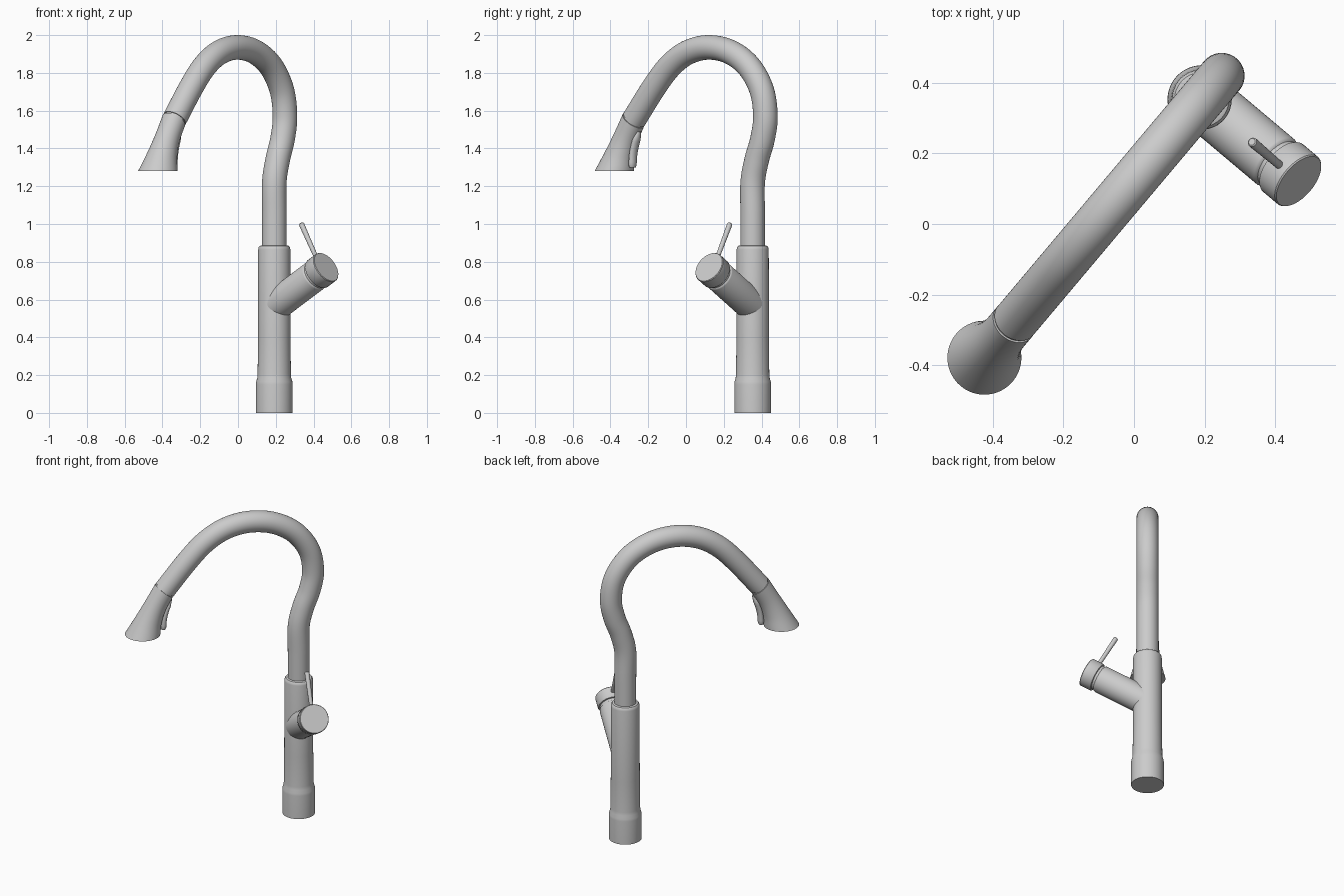
import bpy, bmesh, math
from mathutils import Vector

if "Cube" in bpy.data.objects:
    bpy.data.objects.remove(bpy.data.objects["Cube"])

BASE = Vector((0.192, 0.353, 0))        # vertical body axis
D = Vector((-0.644, -0.765, 0)).normalized()   # spout direction
P = Vector((0.765, -0.644, 0)).normalized()    # handle direction
Z = Vector((0, 0, 1))


def spout(s, z):
    return BASE + D * s + Z * z


def smooth_path(pts, n):
    """Catmull-Rom through the points, n samples per span."""
    pts = [Vector(p) for p in pts]
    q = [2 * pts[0] - pts[1]] + pts + [2 * pts[-1] - pts[-2]]
    out = []
    for i in range(1, len(q) - 2):
        a, b, c, d = q[i - 1:i + 3]
        for k in range(n):
            t = k / n
            out.append(0.5 * (2 * b + (c - a) * t + (2 * a - 5 * b + 4 * c - d) * t * t
                              + (3 * b - a - 3 * c + d) * t ** 3))
    return out + [pts[-1]]


def loft(name, rings, side, sides=48):
    """Skin rings of (centre, normal, side radius, other radius), capped."""
    bm = bmesh.new()
    loops = []
    for c, n, ru, rv in rings:
        v = n.normalized().cross(side)
        loops.append([bm.verts.new(c + side * ru * math.cos(a) + v * rv * math.sin(a))
                      for a in (2 * math.pi * i / sides for i in range(sides))])
    for l0, l1 in zip(loops, loops[1:]):
        for i in range(sides):
            j = (i + 1) % sides
            bm.faces.new((l0[i], l0[j], l1[j], l1[i]))
    bm.faces.new(loops[0][::-1])
    bm.faces.new(loops[-1])
    bmesh.ops.recalc_face_normals(bm, faces=bm.faces)
    me = bpy.data.meshes.new(name)
    bm.to_mesh(me)
    bm.free()
    ob = bpy.data.objects.new(name, me)
    bpy.context.collection.objects.link(ob)
    bpy.ops.object.select_all(action='DESELECT')
    ob.select_set(True)
    bpy.context.view_layer.objects.active = ob
    bpy.ops.object.shade_smooth_by_angle(angle=math.radians(35))
    return ob


def lathe(name, origin, axis, side, profile, sides=48):
    loft(name, [(origin + axis * h, axis, r, r) for r, h in profile], side, sides)


def tangents(path):
    last = len(path) - 1
    return [path[min(i + 1, last)] - path[max(i - 1, 0)] for i in range(last + 1)]


# Body column with wider foot and rounded shoulder
lathe("body", BASE, Z, P, [
    (0.097, 0), (0.097, 0.15), (0.096, 0.165), (0.090, 0.185), (0.088, 0.205),
    (0.086, 0.4), (0.085, 0.865), (0.083, 0.876), (0.077, 0.884), (0.067, 0.887)], 64)

# Gooseneck tube
neck = smooth_path([spout(*p) for p in (
    (0, 0.87), (0, 1.05), (0, 1.22), (-0.028, 1.34), (-0.068, 1.45), (-0.088, 1.57),
    (-0.062, 1.71), (0.027, 1.835), (0.16, 1.912), (0.31, 1.935), (0.45, 1.908),
    (0.57, 1.838), (0.68, 1.727), (0.82, 1.555))], 6)
loft("neck_tube", [(c, t, 0.065, 0.065) for c, t in zip(neck, tangents(neck))], P)

# Seam ring between tube and spray head
t = (D * 0.625 - Z * 0.78).normalized()
lathe("seam_ring", spout(0.815, 1.561), t, P, [(0.06, 0), (0.06, 0.03)])

# Flared spray head, from outer and inner edge lines down to a level mouth
outer = smooth_path([spout(*p) for p in
                     ((0.877, 1.589), (0.938, 1.485), (1.000, 1.382), (1.062, 1.28))], 6)
inner = smooth_path([spout(*p) for p in
                     ((0.775, 1.507), (0.819, 1.425), (0.843, 1.35), (0.852, 1.28))], 6)
rings = []
for o, i in zip(outer, inner):
    r = (o - i).length / 2
    rings.append(((o + i) / 2, P.cross(o - i), r, r))
loft("spray_head", rings, P)

# Spray toggle on the inner side of the head
toggle = smooth_path([spout(*p) for p in
                      ((0.785, 1.49), (0.81, 1.43), (0.826, 1.37), (0.832, 1.30))], 5)
n = len(toggle) - 1
rings = []
for k, (c, tg) in enumerate(zip(toggle, tangents(toggle))):
    f = min(1, 0.45 + 2.5 * k / n) * (0.8 if k == n else 1)
    rings.append((c, tg, 0.026 * f, 0.018 * f))
loft("spray_toggle", rings, P, 24)

# Angled valve arm with groove and end cap
A = P * math.cos(math.radians(30)) + Z * 0.5
end = BASE + P * 0.36 + Z * 0.772
lathe("valve_arm", end, A, D, [
    (0.083, -0.40), (0.083, -0.10), (0.081, -0.094), (0.076, -0.09)])
lathe("valve_groove", end, A, D, [(0.076, -0.12), (0.076, -0.05)])
lathe("valve_cap", end, A, D, [
    (0.076, -0.076), (0.084, -0.074), (0.088, -0.068), (0.088, -0.004), (0.085, 0)])

# Thin lever rising square to the arm
L = Z * math.cos(math.radians(30)) - P * 0.5
lathe("lever", end - A * 0.035, L, D, [
    (0.012, 0.05), (0.012, 0.1), (0.0145, 0.278), (0.0135, 0.284), (0.010, 0.287)], 20)
